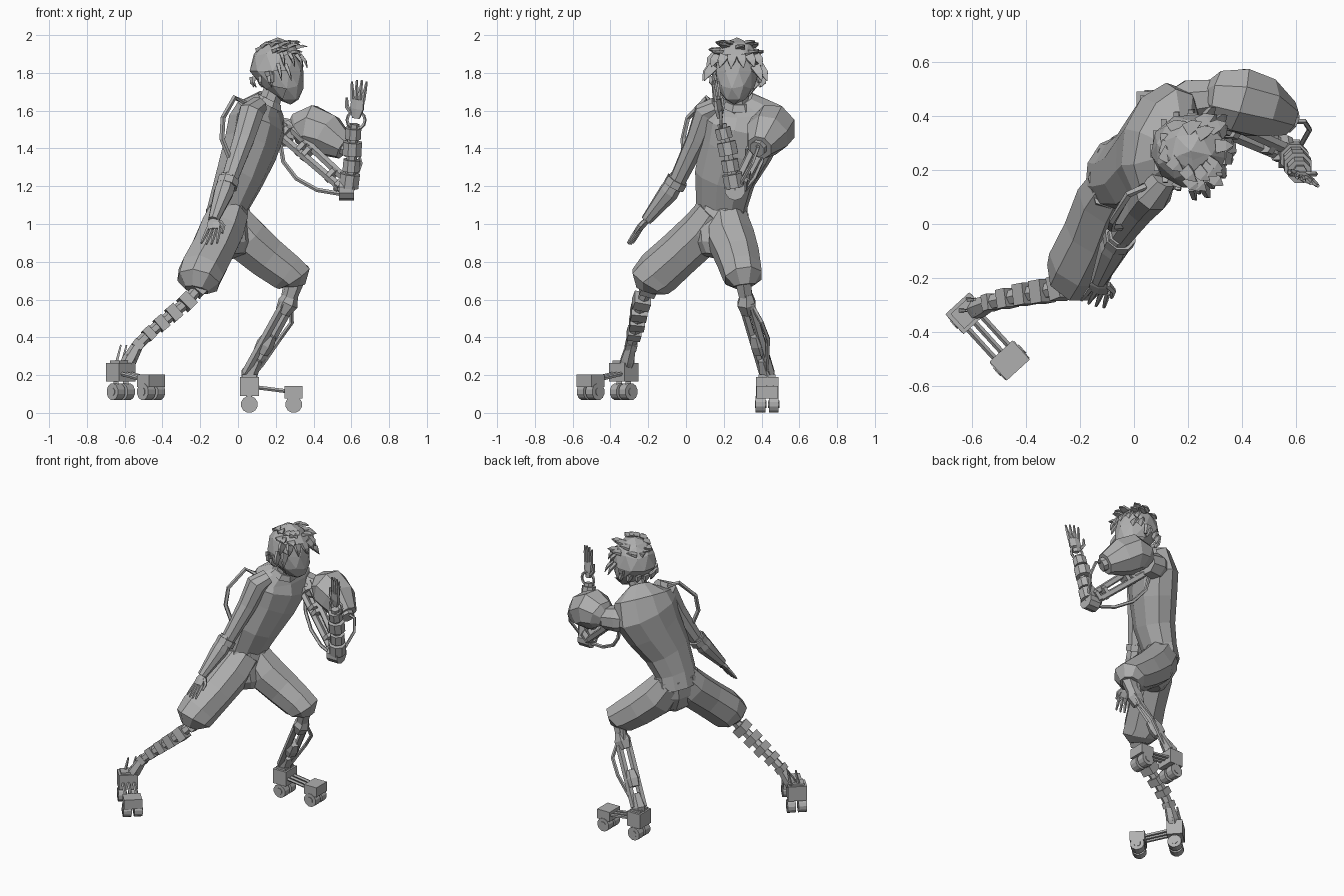
import bpy, bmesh, math, random
from mathutils import Vector, Matrix

random.seed(4)
old = bpy.data.objects.get("Cube")
if old:
    bpy.data.objects.remove(old, do_unlink=True)

grey = bpy.data.materials.new("plain grey")
grey.use_nodes = True
COLOUR = (0.43, 0.43, 0.43, 1)
grey.diffuse_color = COLOUR
grey.node_tree.nodes["Principled BSDF"].inputs["Base Color"].default_value = COLOUR


def finish(name, bm):
    bmesh.ops.recalc_face_normals(bm, faces=bm.faces)
    mesh = bpy.data.meshes.new(name)
    bm.to_mesh(mesh)
    bm.free()
    mesh.materials.append(grey)
    obj = bpy.data.objects.new(name, mesh)
    bpy.context.scene.collection.objects.link(obj)


def tube(name, points, radii, sides=6, side=(0, 1, 0)):
    """Loft polygon rings along a path; a radius may be a (side, depth) pair."""
    pts = [Vector(p) for p in points]
    if not isinstance(radii, list):
        radii = [radii] * len(pts)
    bm = bmesh.new()
    rings = []
    for i, (p, r) in enumerate(zip(pts, radii)):
        a, b = r if isinstance(r, tuple) else (r, r)
        t = (pts[min(i + 1, len(pts) - 1)] - pts[max(i - 1, 0)]).normalized()
        s = Vector(side)
        if abs(t.dot(s.normalized())) > 0.95:
            s = Vector((0, 0, 1))
        u = (s - t * s.dot(t)).normalized()
        v = t.cross(u)
        ring = []
        for k in range(sides):
            ang = math.tau * (k + 0.5) / sides
            ring.append(bm.verts.new(p + u * a * math.cos(ang) + v * b * math.sin(ang)))
        rings.append(ring)
    for low, high in zip(rings, rings[1:]):
        for k in range(sides):
            j = (k + 1) % sides
            bm.faces.new((low[k], low[j], high[j], high[k]))
    bm.faces.new(rings[0])
    bm.faces.new(rings[-1])
    finish(name, bm)


def box(name, centre, size, angle=0):
    bm = bmesh.new()
    m = Matrix.Translation(centre) @ Matrix.Rotation(angle, 4, 'Z') @ Matrix.Diagonal((*size, 1))
    bmesh.ops.create_cube(bm, size=1, matrix=m)
    finish(name, bm)


def beads(name, points, radii, fill=0.3, sides=4):
    """Short blocks strung along a path."""
    pts = [Vector(p) for p in points]
    for i, (p, r) in enumerate(zip(pts, radii)):
        d = (pts[min(i + 1, len(pts) - 1)] - pts[max(i - 1, 0)]).normalized() * r * fill
        tube(f"{name}_{i}", [p - d, p + d], r, sides)


# Torso, neck and pelvis, turned along the shoulder line
ACROSS = (0.33, 0.94, 0)
tube("torso",
     [(-.07, .19, 1.0), (-.05, .19, 1.1), (.005, .205, 1.24), (.065, .265, 1.4),
      (.1, .305, 1.52), (.12, .305, 1.61), (.16, .28, 1.665)],
     [(.14, .11), (.14, .105), (.165, .125), (.2, .14), (.23, .145), (.205, .115), (.08, .06)],
     10, ACROSS)
tube("neck", [(.15, .28, 1.6), (.2, .27, 1.74)], [.065, .055], 8)
tube("collar", [(.15, .28, 1.63), (.165, .28, 1.66)], [.095, .075], 8)
tube("pelvis", [(-.055, .19, 1.08), (-.05, .17, .97), (-.025, .16, .88), (-.015, .15, .83)],
     [(.148, .11), (.16, .12), (.13, .1), (.07, .06)], 8, ACROSS)

# Baggy knee-length trouser legs
tube("right_trouser_leg",
     [(-.05, .16, 1.06), (-.09, .09, .96), (-.14, -.03, .85), (-.195, -.145, .745),
      (-.21, -.19, .695), (-.22, -.205, .65)],
     [.11, .125, .122, .125, .118, .065], 8)
tube("left_trouser_leg",
     [(-.04, .22, 1.03), (.04, .24, .92), (.15, .275, .825), (.25, .295, .75),
      (.295, .305, .715), (.3, .31, .675)],
     [.11, .13, .12, .11, .105, .06], 8)

# Head: a tapered low-poly ball, turned slightly to its right
HEAD = Matrix.Translation((.21, .27, 1.81)) @ Matrix.Rotation(-.2, 4, 'Z')


def head_ball(name, scale, keep):
    bm = bmesh.new()
    bmesh.ops.create_icosphere(bm, subdivisions=2, radius=1)
    gone = [f for f in bm.faces if not keep(f.calc_center_median())]
    bmesh.ops.delete(bm, geom=gone, context='FACES')
    for v in bm.verts:
        x, y, z = v.co
        drop = max(0, -z)
        v.co = HEAD @ Vector((scale[0] * x * (1 - .25 * drop) + .07 * drop,
                              scale[1] * y * (1 - .1 * drop), scale[2] * z))
    finish(name, bm)


head_ball("head", (.138, .118, .178), lambda c: True)
head_ball("hair_cap", (.15, .138, .176),
          lambda c: c.z > .45 or (c.x < .35 and c.z > -.1) or (c.x < -.05 and c.z > -.65))
for y in (-.118, .118):
    tube("ear", [HEAD @ Vector((-.01, y, -.06)), HEAD @ Vector((-.02, y * 1.08, .0))],
         [(.014, .016), (.016, .028)], 5)


def tuft(direction, lean, length, lift=.2):
    """Flattened lock of hair lying on the scalp."""
    d = Vector(direction).normalized()
    base = Vector((.142 * d.x, .13 * d.y, .168 * d.z))
    tip = base + (d * lift + Vector(lean)).normalized() * length
    tip.z = min(tip.z, .188)
    mid = base.lerp(tip, .5) + d * .008
    tube("hair_tuft", [HEAD @ base, HEAD @ mid, HEAD @ tip],
         [(.036, .014), (.028, .01), .002], 4)


# Fringe, side locks, nape and crown
for i in range(7):
    a = -1.2 + i * .4
    tuft((math.cos(a), math.sin(a), .55), (.2, .4 * math.sin(a), -.8), .075)
for a in (-1.35, -1.05, 1.05, 1.35):
    tuft((math.cos(a), math.sin(a), .15), (.2, .2 * math.sin(a), -.8), .095, .3)
for i in range(8):
    a = 1.75 + i * .4
    tuft((math.cos(a), math.sin(a), -.2), (.25, 0, -.9), .055, .02)
for i in range(20):
    a = random.uniform(0, math.tau)
    tuft((math.cos(a), math.sin(a), random.uniform(.6, 1.8)), (.6, .3 * math.sin(a), -.15), .065, .3)


def hand(name, wrist, palm, reach, spread, thumb):
    """Flat palm with four fingers and a thumb."""
    w, p, r, s = map(Vector, (wrist, palm, reach, spread))
    tube(name + "_palm", [w, w.lerp(p, .5), p], [(.022, .016), (.042, .018), (.04, .014)], 6, spread)
    for k in (-1.5, -.5, .5, 1.5):
        root = p + s * k * .021
        tip = root + r * (1 - .07 * abs(k)) + s * k * .008
        tube(name + "_finger", [root - r * .1, root.lerp(tip, .5), tip], [.011, .01, .006], 5)
    root = w.lerp(p, .3) + s * thumb * .03
    tube(name + "_thumb", [root, root + s * thumb * .03 + r * .3, root + s * thumb * .035 + r * .75],
         [.014, .012, .007], 5)


# Right arm, hanging back, with a glove cuff and an outer cable
tube("right_upper_arm", [(.11, .17, 1.63), (.07, .11, 1.59), (.03, .06, 1.45), (-.05, -.05, 1.22)],
     [.05, .07, .06, .045], 8)
tube("right_forearm", [(-.05, -.04, 1.25), (-.075, -.09, 1.17), (-.13, -.21, 1.02)],
     [.046, .055, .03], 8)
tube("right_cuff", [(-.05, -.045, 1.235), (-.06, -.065, 1.2)], .06, 8)
hand("right_hand", (-.125, -.2, 1.03), (-.13, -.25, .97), (-.025, -.05, -.08), (.95, -.3, 0), 1)
tube("right_arm_cable", [(.04, .14, 1.64), (-.02, .11, 1.67), (-.08, .01, 1.56), (-.085, -.015, 1.45),
                         (-.04, -.01, 1.34)], .014, 5)

# Left shoulder: joint and faceted barrel housing
tube("left_shoulder_joint", [(.15, .43, 1.49), (.21, .455, 1.49), (.29, .465, 1.48)], [.07, .085, .075], 8)
tube("left_shoulder_barrel",
     [(.285, .475, 1.48), (.32, .475, 1.495), (.385, .46, 1.51), (.47, .43, 1.47), (.565, .39, 1.405)],
     [.06, .1, .128, .12, .07], 8)
tube("barrel_nozzle", [(.56, .39, 1.41), (.585, .375, 1.395)], .045, 8)

# Left upper arm: parallel rods, clamps and cables
SHOULDER, ELBOW = Vector((.23, .42, 1.5)), Vector((.59, .26, 1.18))
for up, out in ((.035, 0), (-.025, .03), (-.025, -.03)):
    off = Vector((up * .6, out, up))
    tube("left_arm_rod", [SHOULDER + off, ELBOW + off * .7], .022, 5)
for f, r in ((.04, .06), (.28, .05), (.36, .05), (.72, .048), (.86, .055)):
    tube("left_arm_clamp", [SHOULDER.lerp(ELBOW, f), SHOULDER.lerp(ELBOW, f + .05)], r, 6)
tube("left_elbow", [ELBOW - Vector((.055, 0, 0)), ELBOW + Vector((.025, 0, 0))], .055, 10)
tube("lower_arm_cable", [(.22, .42, 1.45), (.24, .4, 1.33), (.31, .36, 1.24), (.42, .31, 1.18),
                         (.54, .27, 1.16)], .012, 5)
tube("barrel_cable", [(.57, .38, 1.42), (.63, .38, 1.4), (.65, .35, 1.32), (.61, .28, 1.2)], .01, 5)

# Left forearm: stacked sleeves, ring wrist and raised hand
tube("left_forearm_core", [ELBOW, (.615, .19, 1.53)], .028, 6)
beads("left_forearm_sleeve", [(.59, .25, 1.23), (.6, .235, 1.31), (.605, .22, 1.4), (.61, .2, 1.48)],
      [.056, .048, .054, .045], .65, 8)
bpy.ops.mesh.primitive_torus_add(major_segments=12, minor_segments=5, major_radius=.047,
                                 minor_radius=.009, location=(.625, .185, 1.55),
                                 rotation=(math.pi / 2, 0, 0))
bpy.context.object.name = "wrist_ring"
bpy.context.object.data.materials.append(grey)
hand("left_hand", (.625, .18, 1.56), (.635, .165, 1.66), (.008, -.01, .105), (.9, -.35, 0), -1)

# Right shin: chain of blocks on a flexible core
shin = [(-.21, -.2, .66), (-.27, -.235, .59), (-.34, -.25, .53), (-.405, -.26, .475),
        (-.47, -.275, .42), (-.53, -.29, .36), (-.575, -.31, .28)]
tube("right_shin_core", shin + [(-.6, -.325, .2)], .03, 6)
beads("right_shin_block", shin, [.06, .062, .06, .056, .05, .042, .036], .45)
tube("right_ankle", [shin[-2], shin[-1], (-.61, -.33, .22)], [.03, .04, .035], 6)

# Left shin: knee block, struts, calf sleeves and an outer cable
KNEE, ANKLE = Vector((.265, .32, .58)), Vector((.06, .43, .21))
tube("left_knee_strut", [(.31, .3, .72), KNEE], [.05, .035], 6)
tube("left_knee_side_strut", [(.26, .33, .7), (.235, .34, .55)], .018, 5)
tube("left_knee", [KNEE + Vector((.02, 0, .05)), KNEE, KNEE - Vector((.03, -.01, .05))],
     [.035, .055, .04], 6)
for s in (-.022, .022):
    off = Vector((s, s, 0))
    tube("left_shin_strut", [KNEE + off, ANKLE + off], .022, 5)
tube("left_calf", [KNEE.lerp(ANKLE, .45), KNEE.lerp(ANKLE, .58), KNEE.lerp(ANKLE, .7)],
     [.035, .048, .042], 6)
tube("left_ankle", [KNEE.lerp(ANKLE, .8), ANKLE, ANKLE - Vector((0, 0, .05))], [.03, .045, .04], 6)
tube("left_shin_cable", [(.28, .34, .59), (.285, .4, .48), (.22, .435, .39), (.13, .43, .26),
                         (.08, .43, .2)], .012, 5)


def skate(name, heel, toe, drop):
    """Heel and toe blocks joined by rods, each over a pair of wheels."""
    h, t = Vector(heel), Vector(toe)
    along = Vector((t.x - h.x, t.y - h.y, 0)).normalized()
    across = Vector((-along.y, along.x, 0))
    turn = math.atan2(along.y, along.x)
    box(name + "_heel_block", h, (.1, .12, .1), turn)
    box(name + "_heel_cap", h + Vector((0, 0, .05)), (.075, .09, .025), turn)
    box(name + "_toe_block", t, (.095, .115, .065), turn)
    for k in (-.035, 0, .035):
        tube(name + "_rod", [h + across * k, t + across * k], .011, 5)
    for centre in (h, t):
        for k in (-.035, .035):
            hub = Vector((centre.x, centre.y, drop)) + across * k
            tube(name + "_wheel", [hub - across * .026, hub + across * .026], .045, 12, (0, 0, 1))
            tube(name + "_hub", [hub - across * .03, hub + across * .03], .022, 8, (0, 0, 1))
            tube(name + "_fork", [hub, hub + Vector((0, 0, .06))], .02, 4)


skate("left_skate", (.06, .43, .14), (.295, .43, .11), .045)
skate("right_skate", (-.62, -.33, .215), (-.46, -.505, .17), .112)
for x, y in ((-.65, -.32), (-.62, -.28)):
    tube("right_heel_spike", [(x, y, .24), (x + .03, y, .36)], [.012, .006], 4)
